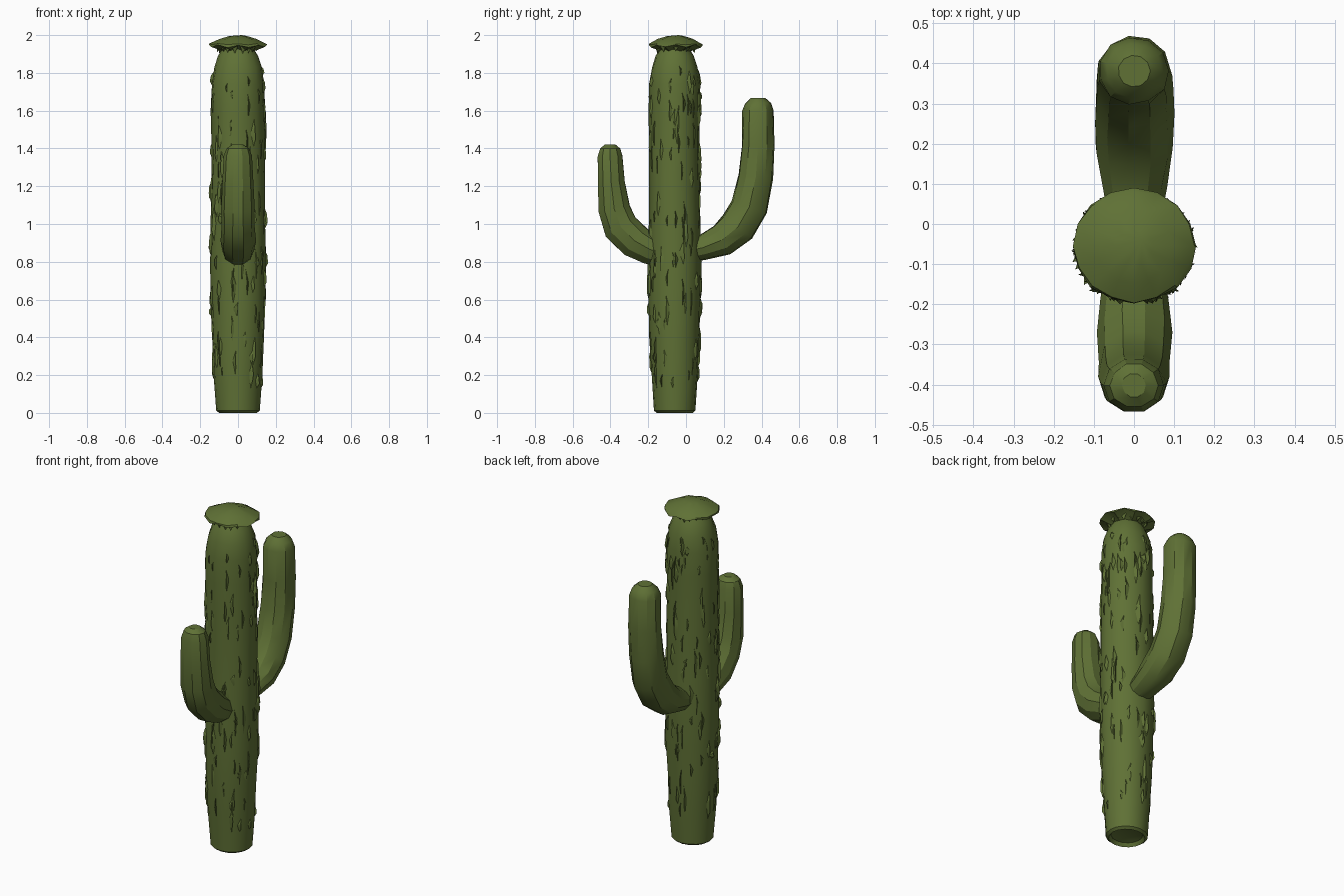
import bpy, bmesh, math, random
from mathutils import Vector

random.seed(7)
old = bpy.data.objects.get("Cube")
if old:
    bpy.data.objects.remove(old, do_unlink=True)

green = bpy.data.materials.new("cactus green")
green.use_nodes = True
colour = (0.115, 0.165, 0.036, 1)
green.diffuse_color = colour
bsdf = green.node_tree.nodes["Principled BSDF"]
bsdf.inputs["Base Color"].default_value = colour
bsdf.inputs["Roughness"].default_value = 0.9

AXIS_Y = -0.06


def finish(name, bm, angle, fix=True):
    if fix:
        bmesh.ops.recalc_face_normals(bm, faces=bm.faces)
    mesh = bpy.data.meshes.new(name)
    bm.to_mesh(mesh)
    bm.free()
    mesh.materials.append(green)
    obj = bpy.data.objects.new(name, mesh)
    bpy.context.collection.objects.link(obj)
    bpy.ops.object.select_all(action="DESELECT")
    obj.select_set(True)
    bpy.context.view_layer.objects.active = obj
    bpy.ops.object.shade_smooth_by_angle(angle=math.radians(angle))
    return obj


def loft(bm, rings):
    """Join rings of points with quads and close both ends."""
    loops = [[bm.verts.new(p) for p in ring] for ring in rings]
    n = len(loops[0])
    for a, b in zip(loops, loops[1:]):
        for i in range(n):
            j = (i + 1) % n
            bm.faces.new((a[i], a[j], b[j], b[i]))
    bm.faces.new(loops[0][::-1])
    bm.faces.new(loops[-1])


def circle(centre, u, v, ru, rv, sides, jitter=0.0):
    pts = []
    for i in range(sides):
        a = math.tau * i / sides
        k = 1 + random.uniform(-jitter, jitter)
        pts.append(centre + u * (ru * k * math.cos(a)) + v * (rv * k * math.sin(a)))
    return pts


X, Y = Vector((1, 0, 0)), Vector((0, 1, 0))

# Trunk: height and radius, starting inside the hollow foot
profile = [(0.03, 0.05), (0.02, 0.085), (0.0, 0.098), (0.012, 0.113), (0.2, 0.126),
           (0.4, 0.137), (0.6, 0.143), (0.8, 0.145), (1.0, 0.142), (1.2, 0.140),
           (1.4, 0.138), (1.6, 0.139), (1.74, 0.138), (1.83, 0.125),
           (1.89, 0.104), (1.93, 0.08), (1.96, 0.06)]


def trunk_radius(z):
    for (z0, r0), (z1, r1) in zip(profile[3:], profile[4:]):
        if z0 <= z <= z1:
            return r0 + (r1 - r0) * (z - z0) / (z1 - z0)
    return profile[-1][1]


bm = bmesh.new()
loft(bm, [circle(Vector((0, AXIS_Y, z)), X, Y, r * 1.02, r * 0.97, 16,
                 0.025 if 0.1 < z < 1.85 else 0.0) for z, r in profile])
finish("trunk", bm, 35)

# Bark: narrow raised slivers, each with a steep undercut side
bm = bmesh.new()
for _ in range(170):
    length = random.uniform(0.05, 0.19)
    z = random.uniform(0.12, 1.84 - length)
    a = random.uniform(0, math.tau)
    width = random.uniform(0.08, 0.2)
    lift = random.uniform(0.004, 0.012)
    side = random.choice((-1, 1))

    def on_trunk(da, t, up):
        h = z + length * t
        r = trunk_radius(h) + up
        b = a + da * side
        return bm.verts.new((r * 1.02 * math.cos(b), AXIS_Y + r * 0.97 * math.sin(b), h))

    foot, top = on_trunk(0, 0, -0.004), on_trunk(0.05, 1, -0.004)
    low, high = on_trunk(0.03, 0.3, lift), on_trunk(0.01, 0.7, lift * 0.8)
    slope = on_trunk(-width, 0.5, -0.006)
    under = on_trunk(0.0, 0.5, -0.012)
    for f in ((foot, low, slope), (low, high, slope), (high, top, slope),
              (low, foot, under), (high, low, under), (top, high, under),
              (foot, slope, under), (slope, top, under)):
        bm.faces.new(f)
finish("bark_slivers", bm, 20)


# Arms: bent tubes given by y, z, width radius and depth radius
def arm(name, path, sides):
    pts = [Vector((0, y, z)) for y, z, _, _ in path]
    rings = []
    for i, (_, _, rx, rd) in enumerate(path):
        t = (pts[min(i + 1, len(pts) - 1)] - pts[max(i - 1, 0)]).normalized()
        rings.append(circle(pts[i], X, t.cross(X), rx, rd, sides, 0.03))
    bm = bmesh.new()
    loft(bm, rings)
    finish(name, bm, 30)


arm("front_arm", [(-0.08, 0.83, 0.07, 0.07), (-0.19, 0.865, 0.085, 0.085),
                  (-0.27, 0.91, 0.093, 0.095), (-0.345, 0.985, 0.09, 0.098),
                  (-0.38, 1.08, 0.088, 0.088), (-0.396, 1.22, 0.082, 0.074),
                  (-0.402, 1.36, 0.075, 0.069), (-0.402, 1.40, 0.06, 0.055),
                  (-0.402, 1.42, 0.03, 0.03)], 10)
arm("back_arm", [(-0.02, 0.85, 0.06, 0.06), (0.09, 0.875, 0.08, 0.068),
                 (0.19, 0.915, 0.098, 0.088), (0.275, 0.985, 0.1, 0.1),
                 (0.335, 1.09, 0.098, 0.1), (0.37, 1.25, 0.094, 0.094),
                 (0.381, 1.42, 0.09, 0.087), (0.382, 1.6, 0.088, 0.084),
                 (0.381, 1.64, 0.07, 0.068), (0.381, 1.667, 0.04, 0.04)], 11)

# Crown: shallow dome with a ragged rim and a toothed underside
bm = bmesh.new()
sides = 16
rings = []
for z, r, wobble in ((1.915, 0.075, 0.0), (1.93, 0.1, 0.014), (1.942, 0.148, 0.009),
                     (1.952, 0.145, 0.004), (1.978, 0.095, 0.003), (1.994, 0.045, 0.002)):
    ring = circle(Vector((0, -0.055, z)), X, Y, r * 1.02, r * 0.97, sides, 0.03)
    for i, p in enumerate(ring):
        p.z += wobble * (-1 if i % 2 else 1) * random.uniform(0.4, 1)
    rings.append(ring)
loft(bm, rings)
bm.faces.ensure_lookup_table()
peak = bmesh.ops.poke(bm, faces=[bm.faces[-1]])["verts"][0]
peak.co = Vector((0.02, -0.04, 2.0))
finish("crown", bm, 30)

# Teeth: small pointed flaps hanging below the crown
bm = bmesh.new()
for i in range(18):
    a = math.tau * i / 18 + random.uniform(-0.08, 0.08)

    def point(da, r, z):
        return bm.verts.new((r * math.cos(a + da), -0.055 + r * math.sin(a + da), z))

    tip = point(0, random.uniform(0.09, 0.115), random.uniform(1.9, 1.918))
    base = [point(-0.16, 0.11, 1.943), point(0.16, 0.11, 1.943), point(0, 0.08, 1.94)]
    for j in range(3):
        bm.faces.new((base[j], base[(j + 1) % 3], tip))
    bm.faces.new(base)
finish("crown_teeth", bm, 20)
